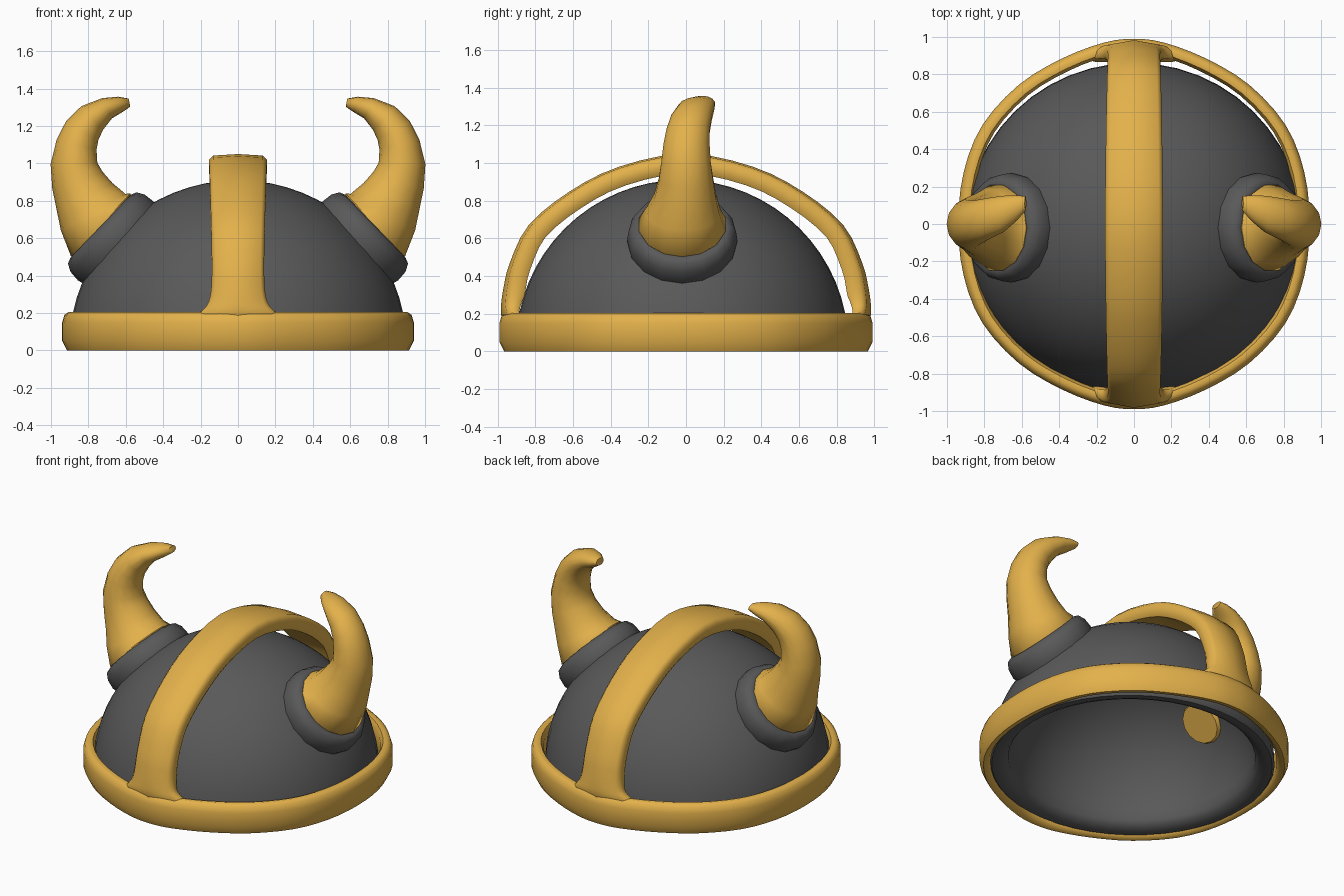
import bpy, bmesh, math
from mathutils import Vector

if "Cube" in bpy.data.objects:
    bpy.data.objects.remove(bpy.data.objects["Cube"])


def material(name, rgb):
    m = bpy.data.materials.new(name)
    m.diffuse_color = (*rgb, 1)
    m.use_nodes = True
    m.node_tree.nodes["Principled BSDF"].inputs["Base Color"].default_value = m.diffuse_color
    return m


GOLD = material("gold", (0.77, 0.44, 0.07))
IRON = material("dark iron", (0.10, 0.10, 0.10))


def loft(name, rings, mat, loop=False, caps=True, angle=50):
    """Skin a list of closed rings; loop joins the last ring to the first."""
    bm = bmesh.new()
    vs = [[bm.verts.new(p) for p in r] for r in rings]
    n = len(vs[0])
    for i in range(len(vs) if loop else len(vs) - 1):
        a, b = vs[i], vs[(i + 1) % len(vs)]
        for j in range(n):
            k = (j + 1) % n
            bm.faces.new((a[j], a[k], b[k], b[j]))
    if caps and not loop:
        bm.faces.new(vs[0])
        bm.faces.new(vs[-1])
    bmesh.ops.remove_doubles(bm, verts=bm.verts, dist=1e-4)
    bmesh.ops.recalc_face_normals(bm, faces=bm.faces)
    me = bpy.data.meshes.new(name)
    bm.to_mesh(me)
    bm.free()
    me.materials.append(mat)
    ob = bpy.data.objects.new(name, me)
    bpy.context.collection.objects.link(ob)
    bpy.context.view_layer.objects.active = ob
    ob.select_set(True)
    bpy.ops.object.shade_smooth_by_angle(angle=math.radians(angle))
    ob.select_set(False)
    return ob


def spline(pts, steps, loop=False):
    """Catmull-Rom curve through the points."""
    pts = [Vector(p) for p in pts]
    n, out = len(pts), []
    get = (lambda i: pts[i % n]) if loop else (lambda i: pts[max(0, min(n - 1, i))])
    for i in range(n if loop else n - 1):
        a, b, c, d = (get(i + k) for k in (-1, 0, 1, 2))
        for s in range(steps):
            t = s / steps
            out.append(0.5 * (2 * b + (c - a) * t + (2 * a - 5 * b + 4 * c - d) * t * t
                              + (3 * b - a - 3 * c + d) * t ** 3))
    return out if loop else out + [pts[-1]]


def circle(n):
    return [(math.cos(2 * math.pi * i / n), math.sin(2 * math.pi * i / n)) for i in range(n)]


# Hollow dome: outer quarter arc, rounded lip, inner quarter arc
arc = [math.radians(90 - 90 * i / 16) for i in range(17)]
profile = [(0.90 * math.cos(a), 0.03 + 0.88 * math.sin(a)) for a in arc]
profile += [(0.885, 0.012), (0.845, 0.012), (0.805, 0.03)]
profile += [(0.78 * math.cos(a), 0.06 + 0.725 * math.sin(a)) for a in reversed(arc)]
loft("dome", [[(r * c, -0.02 + 0.98 * r * s, z) for c, s in circle(48)] for r, z in profile],
     IRON, caps=False)

# Brow band: rounded strip swept round a slightly pointed oval
quarter = [(0.94, 0), (0.91, 0.28), (0.81, 0.53), (0.615, 0.745), (0.385, 0.885), (0.16, 0.97),
           (0, 0.99)]
oval = quarter + [(-x, y) for x, y in quarter[-2::-1]]
oval += [(-x, -y) for x, y in oval[1:-1]]
path = spline([(x, y, 0) for x, y in oval], 3, loop=True)
section = [(0, 0.05), (0, 0.15), (0.012, 0.19), (0.035, 0.205), (0.06, 0.2), (0.075, 0.17),
           (0.075, 0.03), (0.055, 0.003), (0.025, 0)]
rings = []
for i, p in enumerate(path):
    t = (path[(i + 1) % len(path)] - path[i - 1]).normalized()
    inward = Vector((-t.y, t.x, 0))
    rings.append([p + inward * o + Vector((0, 0, z)) for o, z in section])
loft("brow_band", rings, GOLD, loop=True)

# Crest strap: arch over the dome, flared where it sinks into the band
# (y, z of the outer edge, half width)
side = [(0.965, 0.13, 0.22), (0.978, 0.18, 0.215), (0.983, 0.215, 0.188), (0.98, 0.26, 0.158),
        (0.968, 0.34, 0.143), (0.935, 0.47, 0.14), (0.835, 0.67, 0.143), (0.62, 0.847, 0.148),
        (0.355, 0.98, 0.152), (0, 1.05, 0.155)]
path = spline([(-y, z, w) for y, z, w in side] + side[-2::-1], 3)
strip = [(-0.86, 0.008), (0, 0), (0.86, 0.008), (1, 0.03), (1, 0.08), (0.9, 0.105),
         (-0.9, 0.105), (-1, 0.08), (-1, 0.03)]
rings = []
for i, p in enumerate(path):
    t = path[min(i + 1, len(path) - 1)] - path[max(i - 1, 0)]
    t = Vector((t.x, t.y)).normalized()
    thick = max(0.6, min(1, 0.6 + (p.y - 0.18) * 3))
    ring = []
    for u, depth in strip:
        x = u * p.z
        y, z = p.x + t.y * depth * thick, p.y - t.x * depth * thick
        # bend the lower ends to follow the band
        y -= math.copysign(1.2 * x * x * max(0, 1 - z / 0.9), y)
        ring.append((x, y, z))
    rings.append(ring)
loft("crest_strap", rings, GOLD)

# Horns and collars, mirrored left and right
AXIS, ACROSS = Vector((0.72, 0, 0.69)), Vector((0.69, 0, -0.72))
BASE = ACROSS * 0.03 + Vector((0, -0.02, 0))
collar = [(0.2, 0.84), (0.28, 0.825), (0.293, 0.88), (0.287, 0.94), (0.265, 0.98), (0.232, 0.993),
          (0.2, 0.98)]
# horn centre x, y, z, radius and y half width
horn = [(0.555, -0.02, 0.515, 0.13, 0.13), (0.735, -0.02, 0.672, 0.23, 0.235),
        (0.775, -0.015, 0.74, 0.198, 0.2), (0.82, -0.005, 0.822, 0.166, 0.168),
        (0.858, 0, 0.91, 0.142, 0.148), (0.877, 0.0, 1.0, 0.125, 0.135),
        (0.863, 0.003, 1.1, 0.11, 0.125), (0.833, 0.012, 1.175, 0.1, 0.117),
        (0.78, 0.03, 1.242, 0.086, 0.11), (0.70, 0.055, 1.295, 0.06, 0.098),
        (0.63, 0.085, 1.315, 0.043, 0.07), (0.58, 0.11, 1.325, 0.022, 0.04)]
for label, sx in (("right", 1), ("left", -1)):
    def flip(p):
        return Vector((p.x * sx, p.y, p.z))

    rings = [[flip(BASE + AXIS * d + ACROSS * (r * c) + Vector((0, r * s, 0)))
              for c, s in circle(16)] for r, d in collar]
    loft(label + "_horn_collar", rings, IRON, caps=False)

    centres = [Vector(h[:3]) for h in horn]
    rings = []
    for i, h in enumerate(horn):
        t = centres[min(i + 1, len(horn) - 1)] - centres[max(i - 1, 0)]
        if i < 2:
            t = AXIS
        t = Vector((t.x, 0, t.z)).normalized()
        n = Vector((t.z, 0, -t.x))
        rings.append([flip(centres[i] + n * (h[3] * c) + Vector((0, h[4] * s, 0)))
                      for c, s in circle(14)])
    loft(label + "_horn", rings, GOLD)
